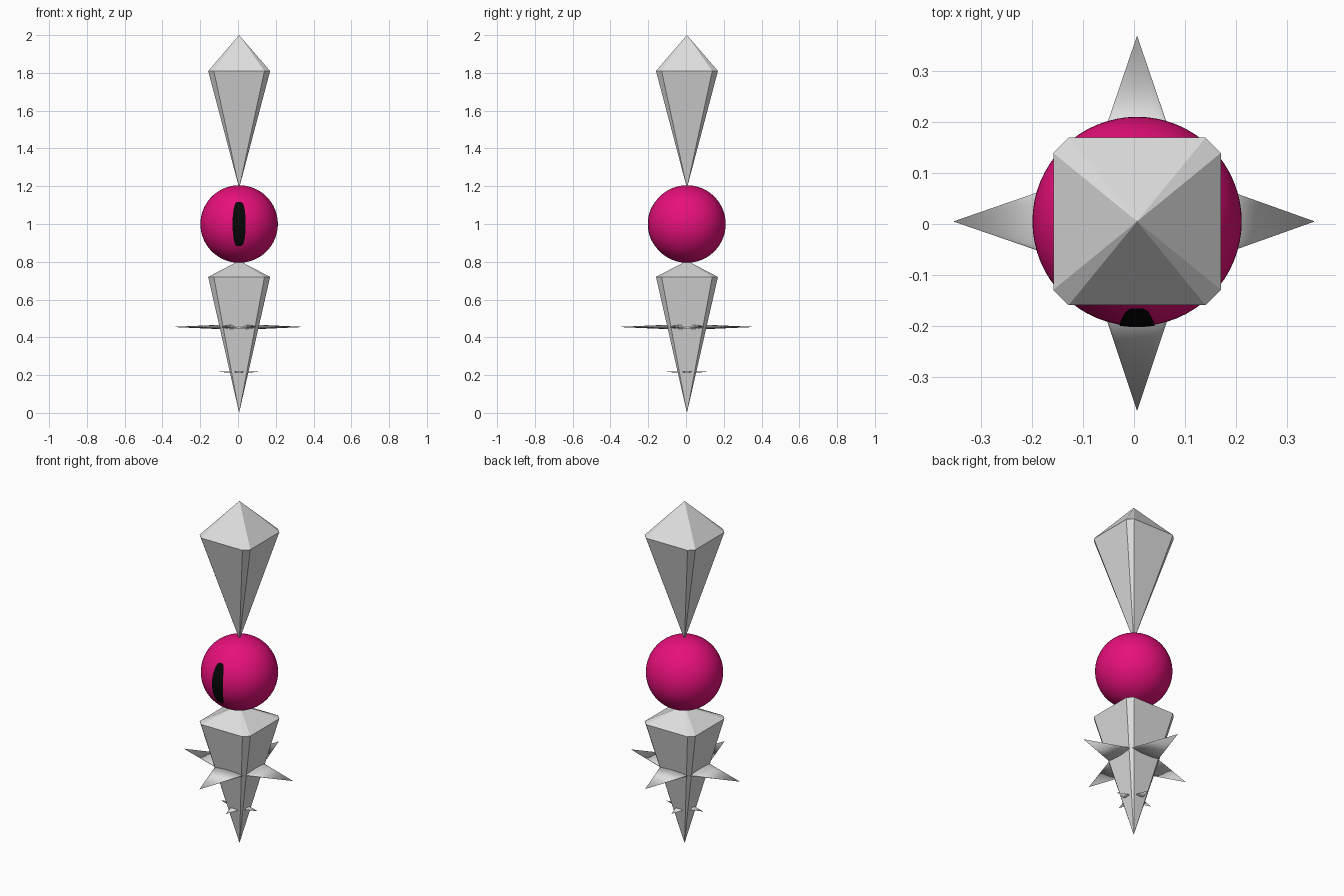
import bpy, bmesh, math
from mathutils import Matrix, Vector

if "Cube" in bpy.data.objects:
    bpy.data.objects.remove(bpy.data.objects["Cube"])

AX, AY = 0.006, 0.005          # shared vertical axis of the model


def material(name, rgb):
    m = bpy.data.materials.new(name)
    m.diffuse_color = (*rgb, 1)
    m.use_nodes = True
    m.node_tree.nodes["Principled BSDF"].inputs["Base Color"].default_value = m.diffuse_color
    return m


stone = material("pale_grey", (0.74, 0.74, 0.74))
pink = material("magenta", (0.80, 0.005, 0.20))
black = material("black", (0.002, 0.002, 0.002))


def finish(name, bm, mat, smooth=False):
    bmesh.ops.recalc_face_normals(bm, faces=bm.faces)
    me = bpy.data.meshes.new(name)
    bm.to_mesh(me)
    bm.free()
    me.materials.append(mat)
    for p in me.polygons:
        p.use_smooth = smooth
    ob = bpy.data.objects.new(name, me)
    ob.location = (AX, AY, 0)
    bpy.context.collection.objects.link(ob)
    return ob


# Crystals: square bipyramids with chamfered corners
def crystal(name, tip, girdle, apex, half=0.164, cut=0.03):
    bm = bmesh.new()
    a, b = half, half - cut
    ring = [bm.verts.new((x, y, girdle)) for x, y in
            [(a, -b), (a, b), (b, a), (-b, a), (-a, b), (-a, -b), (-b, -a), (b, -a)]]
    top, bottom = bm.verts.new((0, 0, apex)), bm.verts.new((0, 0, tip))
    for i, v in enumerate(ring):
        w = ring[(i + 1) % 8]
        bm.faces.new((v, w, top))
        bm.faces.new((w, v, bottom))
    finish(name, bm, stone)


crystal("upper_crystal", 1.19, 1.81, 2.0)
crystal("lower_crystal", 0.0, 0.72, 0.805)

# Eyeball
R, CZ = 0.205, 1.0
bm = bmesh.new()
bmesh.ops.create_uvsphere(bm, u_segments=64, v_segments=40, radius=R,
                          matrix=Matrix.Translation((0, 0, CZ)))
finish("eyeball", bm, pink, True)

# Slit pupil: thin curved plate laid on the front of the eyeball
bm = bmesh.new()
rows, cols, lift = 24, 6, R + 0.002
grid = []
for i in range(rows + 1):
    t = -1 + 2 * i / rows
    w = 0.012 + 0.023 * math.sqrt(max(0, 1 - t * t))
    z = 0.117 * t
    line = []
    for j in range(cols + 1):
        x = w * (-1 + 2 * j / cols)
        line.append(bm.verts.new((x, -math.sqrt(lift ** 2 - x * x - z * z), CZ + z)))
    grid.append(line)
for i in range(rows):
    for j in range(cols):
        bm.faces.new((grid[i][j], grid[i][j + 1], grid[i + 1][j + 1], grid[i + 1][j]))
pupil = finish("slit_pupil", bm, black, True)
if pupil.data.polygons[0].normal.y > 0:
    pupil.data.flip_normals()


# Four-pointed stars: flattened cones radiating through the lower crystal
def star(name, z, size):
    bm = bmesh.new()
    for k, length in enumerate((0.348, 0.364, 0.360, 0.371)):    # +x, +y, -x, -y
        m = (Matrix.Translation((0, 0, z)) @ Matrix.Rotation(k * math.pi / 2, 4, 'Z')
             @ Matrix.Diagonal((size, size, size * 0.13, 1))
             @ Matrix.Translation((length / 2, 0, 0)) @ Matrix.Rotation(math.pi / 2, 4, 'Y'))
        bmesh.ops.create_cone(bm, cap_ends=True, segments=32, radius1=0.124,
                              radius2=0, depth=length, matrix=m)
    finish(name, bm, stone, True)


star("large_star_guard", 0.455, 1.0)
star("small_star_guard", 0.217, 0.335)
